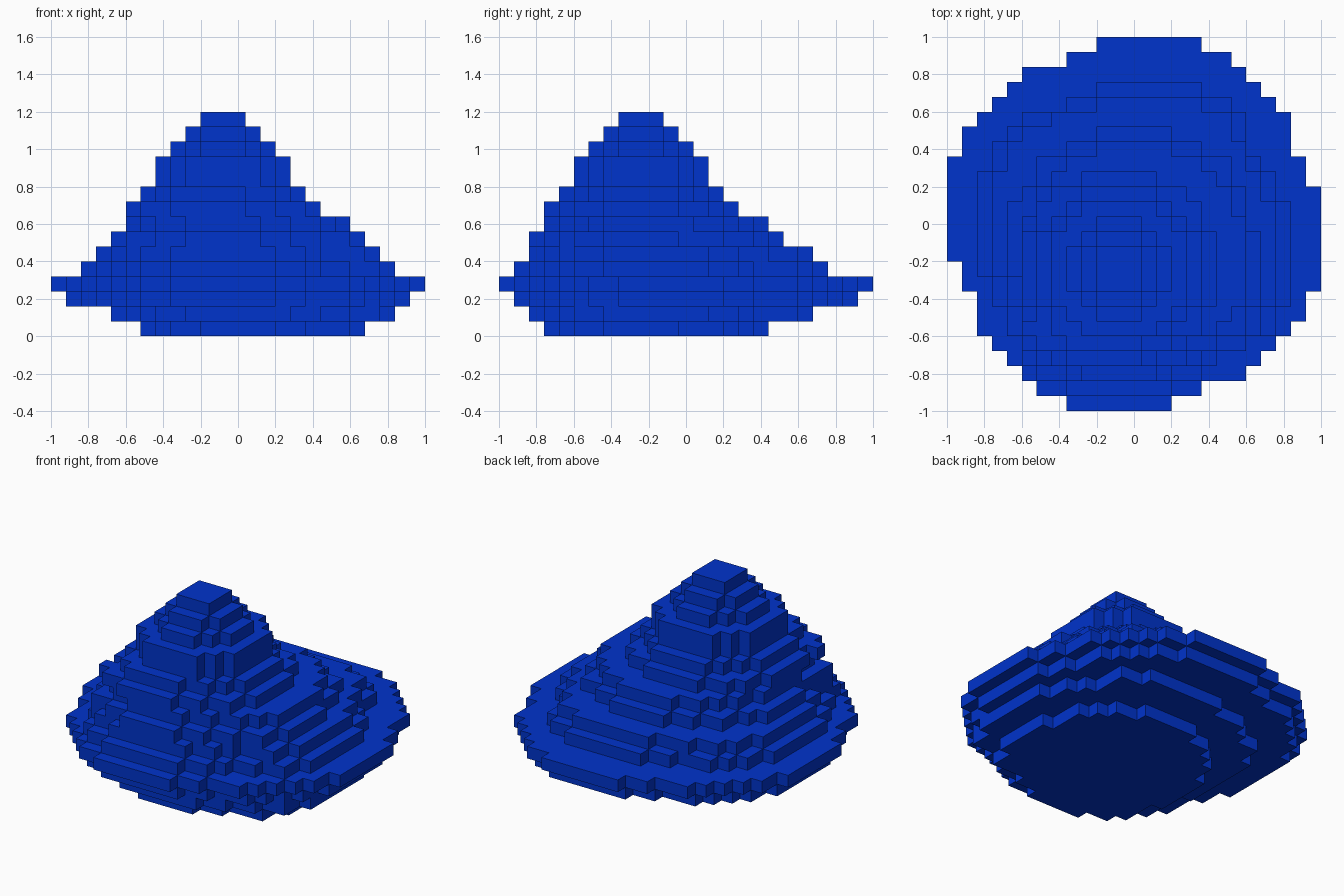
import bpy
import bmesh
import math

cube = bpy.data.objects.get("Cube")
if cube:
    bpy.data.objects.remove(cube, do_unlink=True)

CELL = 0.08
TWIST = math.radians(4)

# Stacked discs from the ground up: radius, centre x, centre y (in cells)
LAYERS = [
    (7.5, 1, -2), (9.5, 1, -1), (11.5, 0, 0), (12.5, 0, 0), (10.5, 0, -1),
    (9.5, 0, -1), (8.5, 0, -2), (7.5, 0, -2), (6.5, -1, -3), (5.5, -1, -3),
    (4.5, -1, -3), (4.5, -1, -3), (3.5, -1, -3), (2.5, -1, -3), (1.5, -1, -3),
]


def disc_cells(radius, cx, cy):
    """Grid cells of a disc, with the whole grid turned slightly about the origin."""
    c, s = math.cos(TWIST), math.sin(TWIST)
    for i in range(-14, 15):
        for j in range(-14, 15):
            u, v = round(i * c - j * s) - cx, round(j * c + i * s) - cy
            if u * u + v * v <= radius * radius:
                yield i, j


# Fill the block grid
blocks = {(i, j, k)
          for k, layer in enumerate(LAYERS)
          for i, j in disc_cells(*layer)}

# Blue material
blue = bpy.data.materials.new("deep blue")
blue.use_nodes = True
colour = (0.0, 0.0331, 0.604, 1.0)
blue.diffuse_color = colour
bsdf = next(n for n in blue.node_tree.nodes if n.type == "BSDF_PRINCIPLED")
bsdf.inputs["Base Color"].default_value = colour

# Skin every exposed block side with a flat quad
bm = bmesh.new()
corners = {}


def corner(p):
    if p not in corners:
        x, y, z = p
        corners[p] = bm.verts.new(((x - 0.5) * CELL, (y - 0.5) * CELL, z * CELL))
    return corners[p]


for block in sorted(blocks):
    for axis in range(3):
        for side in (0, 1):
            near = list(block)
            near[axis] += 2 * side - 1
            if tuple(near) in blocks:
                continue
            a, b = (axis + 1) % 3, (axis + 2) % 3
            quad = []
            for da, db in ((0, 0), (1, 0), (1, 1), (0, 1)):
                p = list(block)
                p[axis] += side
                p[a] += da
                p[b] += db
                quad.append(corner(tuple(p)))
            bm.faces.new(quad if side else quad[::-1])

mesh = bpy.data.meshes.new("stepped_mound")
bm.to_mesh(mesh)
bm.free()
mesh.materials.append(blue)
mound = bpy.data.objects.new("stepped_mound", mesh)
bpy.context.scene.collection.objects.link(mound)
